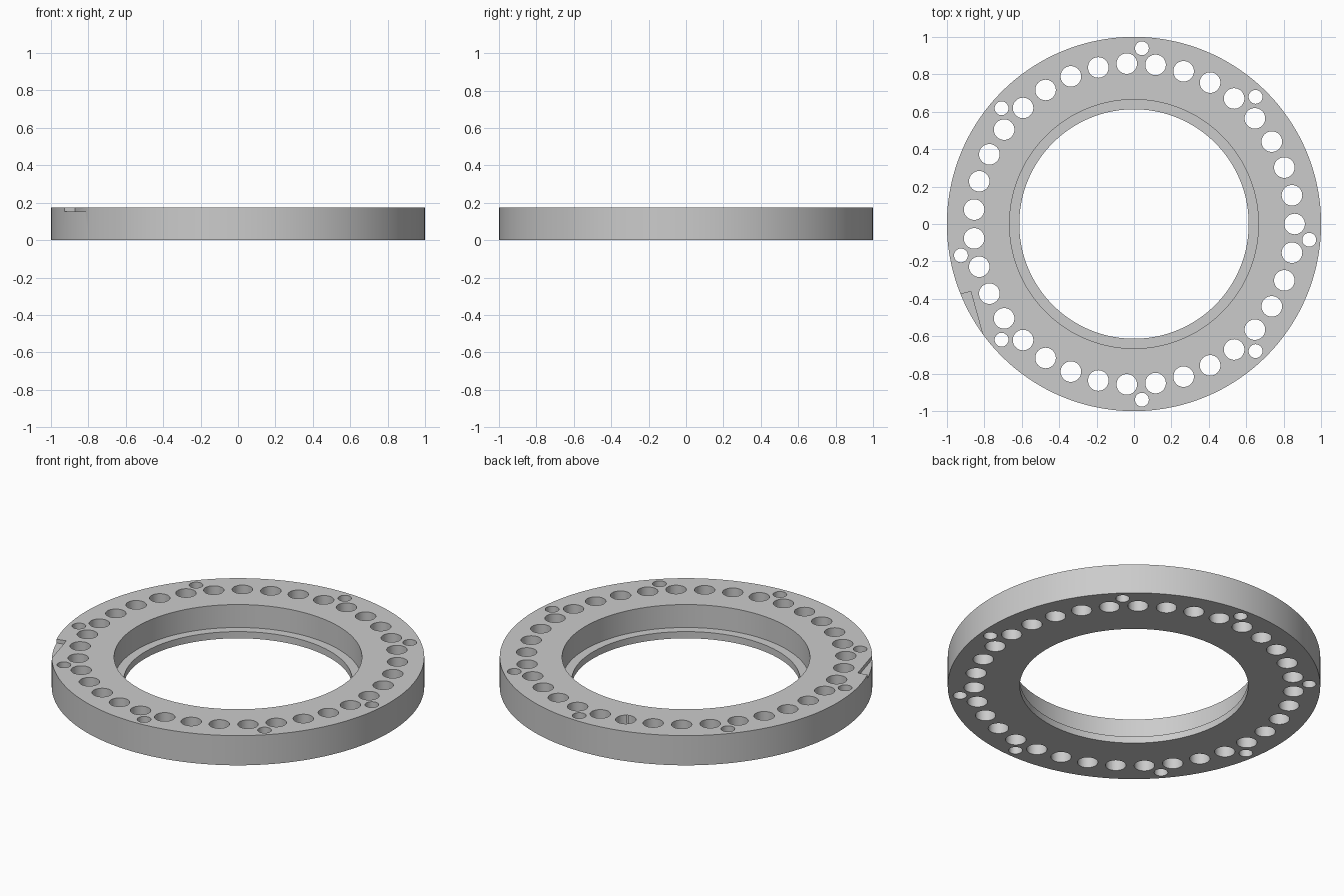
import bpy, bmesh, math
from mathutils import Matrix

default = bpy.data.objects.get("Cube")
if default:
    bpy.data.objects.remove(default, do_unlink=True)

HEIGHT, LEDGE = 0.176, 0.04
PITCH = math.tau / 35

grey = bpy.data.materials.new("light_grey_metal")
grey.use_nodes = True
colour = (0.6, 0.6, 0.6, 1)
grey.diffuse_color = colour
grey.node_tree.nodes["Principled BSDF"].inputs["Base Color"].default_value = colour


def add_object(name, bm):
    bmesh.ops.recalc_face_normals(bm, faces=bm.faces)
    mesh = bpy.data.meshes.new(name)
    bm.to_mesh(mesh)
    bm.free()
    mesh.materials.append(grey)
    obj = bpy.data.objects.new(name, mesh)
    bpy.context.collection.objects.link(obj)
    return obj


def lathe(name, profile, segments):
    """Revolve a closed (radius, height) profile about z."""
    bm = bmesh.new()
    rings = []
    for i in range(segments):
        a = math.tau * i / segments
        rings.append([bm.verts.new((r * math.cos(a), r * math.sin(a), z)) for r, z in profile])
    n = len(profile)
    for i, ring in enumerate(rings):
        following = rings[(i + 1) % segments]
        for j in range(n):
            k = (j + 1) % n
            bm.faces.new((ring[j], following[j], following[k], ring[k]))
    return add_object(name, bm)


def drill(bm, radius, circle, angle, segments):
    place = Matrix.Translation((circle * math.cos(angle), circle * math.sin(angle), HEIGHT / 2))
    bmesh.ops.create_cone(bm, cap_ends=True, segments=segments, radius1=radius,
                          radius2=radius, depth=HEIGHT * 2, matrix=place)


def cut(target, cutter):
    cutter.hide_render = True
    mod = target.modifiers.new("cut", "BOOLEAN")
    mod.operation = "DIFFERENCE"
    mod.solver = "EXACT"
    mod.object = cutter
    bpy.context.view_layer.objects.active = target
    bpy.ops.object.modifier_apply(modifier=mod.name)
    bpy.data.objects.remove(cutter, do_unlink=True)


# Ring body with a stepped bore
ring = lathe("flange_ring", [(1, 0), (1, HEIGHT), (0.665, HEIGHT), (0.665, LEDGE),
                             (0.613, LEDGE), (0.613, 0)], 144)

# Main circle of holes, and smaller holes set outside it at half pitches
bm = bmesh.new()
for i in range(35):
    drill(bm, 0.055, 0.858, i * PITCH, 40)
for half_step in (-17, -9, -1, 9, 17, 27, 37, 43):
    drill(bm, 0.037, 0.94, half_step * PITCH / 2, 32)
cut(ring, add_object("hole_cutter", bm))

# Shallow wedge-shaped index notch in the top rim
bm = bmesh.new()
outline = [(-0.872, -0.361), (-1.1, -0.417), (-1.1, -0.73), (-0.77, -0.73)]
floor = bm.faces.new([bm.verts.new((x, y, 0.154)) for x, y in outline])
extruded = bmesh.ops.extrude_face_region(bm, geom=[floor])["geom"]
bmesh.ops.translate(bm, vec=(0, 0, 0.1),
                    verts=[v for v in extruded if isinstance(v, bmesh.types.BMVert)])
cut(ring, add_object("notch_cutter", bm))

# Smooth walls, crisp rims
bpy.ops.object.select_all(action="DESELECT")
ring.select_set(True)
bpy.context.view_layer.objects.active = ring
bpy.ops.object.shade_smooth_by_angle(angle=math.radians(30))
